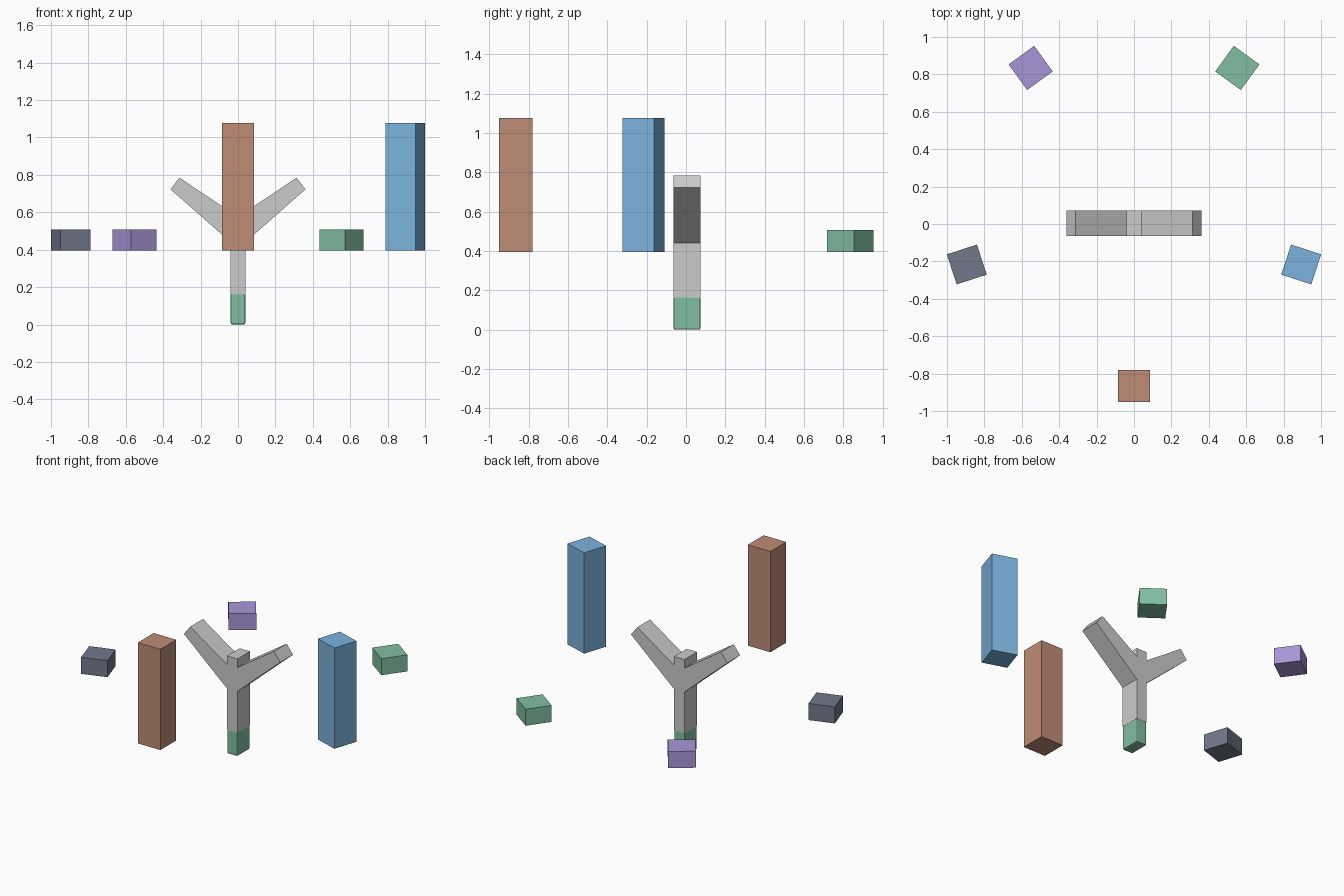
import bpy, bmesh
from math import radians, cos, sin

if "Cube" in bpy.data.objects:
    bpy.data.objects.remove(bpy.data.objects["Cube"])


def material(name, rgb):
    m = bpy.data.materials.new(name)
    m.diffuse_color = (*rgb, 1)
    m.use_nodes = True
    m.node_tree.nodes["Principled BSDF"].inputs["Base Color"].default_value = m.diffuse_color
    return m


def box(name, size, loc, mat, rot=0):
    bpy.ops.mesh.primitive_cube_add(size=1, location=loc)
    o = bpy.context.object
    o.name = name
    o.scale = size
    bpy.ops.object.transform_apply(location=False, rotation=False, scale=True)
    o.rotation_euler.z = rot
    o.data.materials.append(mat)
    return o


green = material("green", (0.22, 0.52, 0.36))

# Ring of five floating posts, two tall and three short
ring = [
    ("red_post", material("red", (0.52, 0.26, 0.18)), 1.077),
    ("blue_post", material("blue", (0.2, 0.45, 0.73)), 1.077),
    ("green_post", green, 0.507),
    ("purple_post", material("purple", (0.4, 0.3, 0.68)), 0.507),
    ("slate_post", material("slate", (0.17, 0.19, 0.26)), 0.507),
]
R, CY, Z0, W = 0.94, 0.074, 0.395, 0.169
for i, (name, mat, top) in enumerate(ring):
    a = radians(-90 + 72 * i)
    box(name, (W, W, top - Z0), (R * cos(a), CY + R * sin(a), (top + Z0) / 2),
        mat, radians(72 * i))

# Forked centre: mirrored half profile (x, z), extruded in y
half = [(0.039, 0.163), (0.039, 0.44), (0.361, 0.723), (0.313, 0.785),
        (0.039, 0.602), (0.039, 0.66)]
outline = half + [(-x, z) for x, z in reversed(half)]
bm = bmesh.new()
face = bm.faces.new([bm.verts.new((x, -0.063, z)) for x, z in outline])
ext = bmesh.ops.extrude_face_region(bm, geom=[face])
verts = [v for v in ext["geom"] if isinstance(v, bmesh.types.BMVert)]
bmesh.ops.translate(bm, vec=(0, 0.136, 0), verts=verts)
bmesh.ops.recalc_face_normals(bm, faces=bm.faces)
mesh = bpy.data.meshes.new("fork")
bm.to_mesh(mesh)
bm.free()
bpy.context.collection.objects.link(bpy.data.objects.new("fork", mesh))

# Rounded foot of the fork
foot = box("fork_foot", (0.078, 0.136, 0.168), (0, 0.005, 0.084), green)
bev = foot.modifiers.new("bevel", "BEVEL")
bev.width = 0.008
bev.segments = 2
